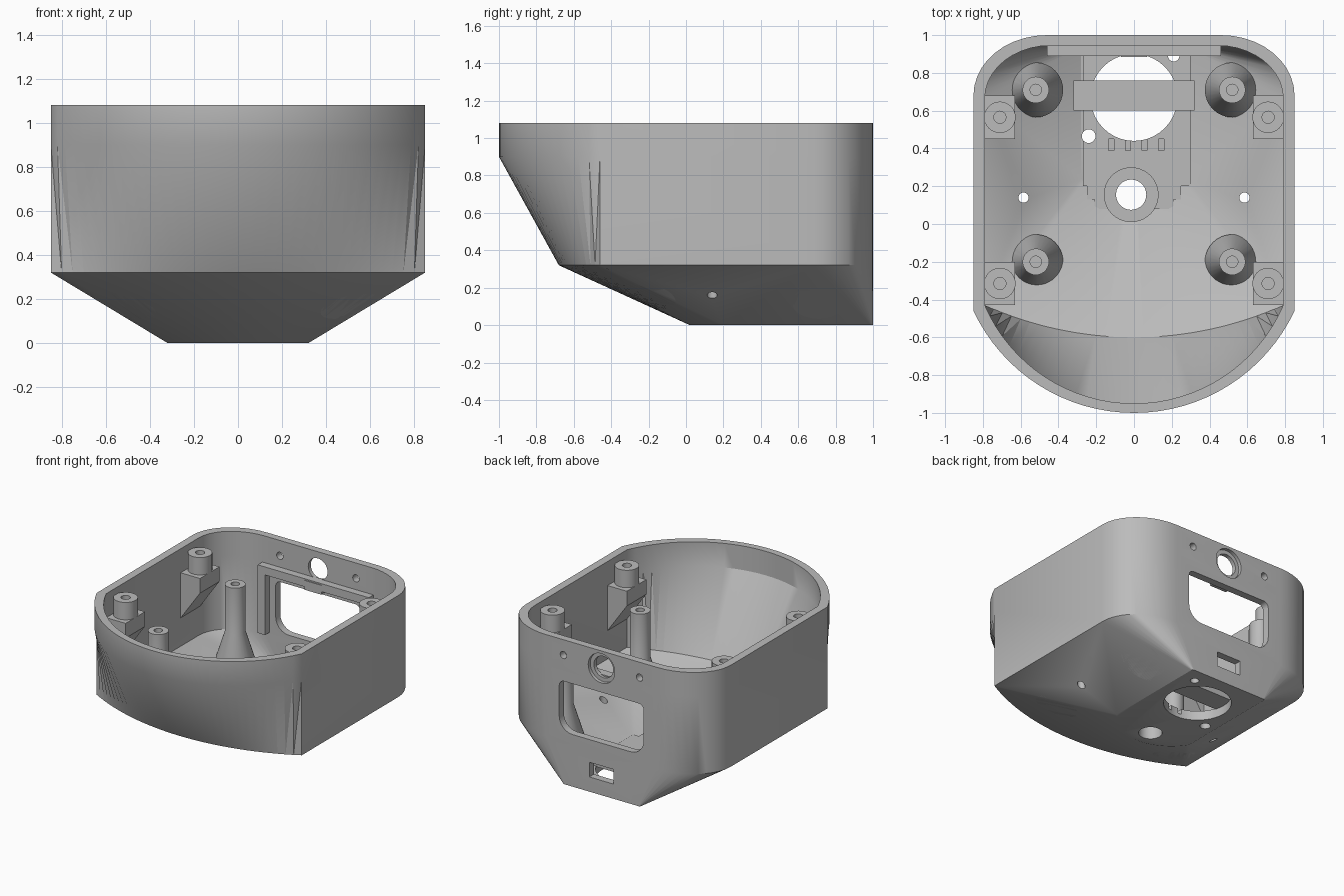
import bpy, bmesh, math
from mathutils import Vector

if "Cube" in bpy.data.objects:
    bpy.data.objects.remove(bpy.data.objects["Cube"])

grey = bpy.data.materials.new("light_grey")
grey.diffuse_color = (0.5, 0.5, 0.5, 1)
grey.use_nodes = True
grey.node_tree.nodes["Principled BSDF"].inputs["Base Color"].default_value = grey.diffuse_color


def finish(name, bm):
    bmesh.ops.remove_doubles(bm, verts=bm.verts, dist=1e-5)
    bmesh.ops.recalc_face_normals(bm, faces=bm.faces)
    me = bpy.data.meshes.new(name)
    bm.to_mesh(me)
    bm.free()
    ob = bpy.data.objects.new(name, me)
    bpy.context.collection.objects.link(ob)
    me.materials.append(grey)
    return ob


def prism(name, pts, vec):
    """Extrude a planar polygon along vec."""
    bm = bmesh.new()
    a = [bm.verts.new(p) for p in pts]
    b = [bm.verts.new(Vector(p) + Vector(vec)) for p in pts]
    n = len(a)
    bm.faces.new(a)
    bm.faces.new(b)
    for i in range(n):
        bm.faces.new((a[i], a[(i + 1) % n], b[(i + 1) % n], b[i]))
    return finish(name, bm)


def box(name, x0, x1, y0, y1, z0, z1):
    return prism(name, [(x0, y0, z0), (x1, y0, z0), (x1, y1, z0), (x0, y1, z0)], (0, 0, z1 - z0))


def rod(name, c, r, vec, n=32):
    """Cylinder from c along vec, which is vertical or along y."""
    ring = [(r * math.cos(2 * math.pi * i / n), r * math.sin(2 * math.pi * i / n)) for i in range(n)]
    if vec[2]:
        pts = [(c[0] + u, c[1] + v, c[2]) for u, v in ring]
    else:
        pts = [(c[0] + u, c[1], c[2] + v) for u, v in ring]
    return prism(name, pts, vec)


def lathe(name, x, y, profile, n=32):
    bm = bmesh.new()
    vs = [bm.verts.new((r, 0, z)) for r, z in profile]
    es = [bm.edges.new(p) for p in zip(vs, vs[1:])]
    bmesh.ops.spin(bm, geom=vs + es, cent=(0, 0, 0), axis=(0, 0, 1), angle=2 * math.pi, steps=n)
    bmesh.ops.translate(bm, verts=bm.verts, vec=(x, y, 0))
    return finish(name, bm)


def boolean(ob, tool, op='DIFFERENCE', keep=False):
    m = ob.modifiers.new("bool", 'BOOLEAN')
    m.operation, m.object, m.solver = op, tool, 'EXACT'
    bpy.context.view_layer.objects.active = ob
    bpy.ops.object.modifier_apply(modifier=m.name)
    if not keep:
        bpy.data.objects.remove(tool)


def outline(hx, y_side, y_front, back, rx, ry, z):
    """Plan outline: bowed front, straight sides, rounded back corners."""
    pts = []
    sag = y_side - y_front
    rad = (hx * hx + sag * sag) / (2 * sag)
    a = math.asin(min(1, hx / rad))
    for i in range(33):
        t = -a + 2 * a * i / 32
        pts.append((rad * math.sin(t), y_front + rad - rad * math.cos(t), z))
    for i in range(11):
        t = math.pi / 2 * i / 10
        pts.append((hx - rx + rx * math.cos(t), back - ry + ry * math.sin(t), z))
    return pts + [(-x, y, z) for x, y, z in reversed(pts[33:])]


def loft(name, rings):
    bm = bmesh.new()
    rows = [[bm.verts.new(p) for p in r] for r in rings]
    n = len(rows[0])
    bm.faces.new(rows[0])
    bm.faces.new(rows[-1])
    for a, b in zip(rows, rows[1:]):
        for i in range(n):
            j = (i + 1) % n
            bm.faces.new((a[i], a[j], b[j], b[i]))
    bmesh.ops.triangulate(bm, faces=[f for f in bm.faces if len(f.verts) == 4])
    return finish(name, bm)


# Housing shell: tapered base, upright walls, open top
outer = [outline(.32, .20, .02, 1, .012, .012, 0),
         outline(.85, -.46, -.68, 1, .39, .32, .32),
         outline(.85, -.46, -1, 1, .39, .32, .90),
         outline(.85, -.46, -1, 1, .39, .32, 1.08)]
inner = [outline(.79, -.43, -.95, .945, .35, .28, 1.08),
         outline(.79, -.43, -.95, .945, .35, .28, .90),
         outline(.79, -.43, -.60, .945, .35, .28, .35),
         outline(.28, .24, .08, .945, .012, .012, .05)]
solid = loft("solid_helper", outer)
housing = loft("housing", outer + inner)

# Window, camera opening, connector slot and screw holes in the back wall
win = []
for cx, cz, r, a0 in ((.24, .50, .11, -90), (.31, .73, .04, 0), (-.31, .73, .04, 90), (-.24, .50, .11, 180)):
    for k in range(7):
        t = math.radians(a0 + 15 * k)
        win.append((cx + r * math.cos(t), .86, cz + r * math.sin(t)))
boolean(housing, prism("cut", win, (0, .3, 0)))
boolean(housing, rod("cut", (0, .85, .95), .08, (0, .3, 0)))
boolean(housing, rod("cut", (0, .975, .95), .11, (0, .1, 0)))
boolean(housing, box("cut", -.10, .10, .90, 1.1, .11, .22))
for s in (-1, 1):
    boolean(housing, rod("cut", (s * .315, .85, .965), .027, (0, .3, 0), 20))
    boolean(housing, rod("cut", (s * .585, .14, -.1), .027, (0, 0, .6), 20))

# Stepped floor plate with round openings through plate and floor
plate = prism("floor_plate", [(x, y, .045) for x, y in (
    (-.27, .92), (-.27, .20), (-.25, .20), (-.25, .13), (-.21, .13), (-.21, .08),
    (.21, .08), (.21, .13), (.25, .13), (.25, .20), (.30, .20), (.30, .92))], (0, 0, .025))
for x, y, r in ((0, .67, .23), (-.015, .155, .08), (-.24, .465, .036), (.21, .89, .03)):
    for ob in (housing, plate):
        boolean(ob, rod("cut", (x, y, -.1), r, (0, 0, .3), 40))
for i in range(4):
    for ob in (housing, plate):
        x = -.12 + .088 * i
        boolean(ob, box("cut", x - .014, x + .014, .39, .45, .03, .3))

# Ring boss and bridge bar over the floor opening
lathe("floor_ring", -.015, .155, [(.08, .045), (.145, .045), (.145, .10), (.08, .10), (.08, .045)], 40)
box("bridge_bar", -.32, .32, .60, .76, .065, .15)

# Frame rails and centre block inside the back wall
box("frame_top", -.46, .46, .89, .955, .82, .88)
box("frame_block", -.07, .07, .885, .955, .80, .87)
for s, side in ((-1, "left"), (1, "right")):
    box("frame_side_" + side, min(s * .40, s * .46), max(s * .40, s * .46), .89, .955, .37, .82)

    for y, end in ((.71, "back"), (-.20, "front")):
        # Flared standoffs, trimmed to the sloping base
        st = lathe(f"standoff_{side}_{end}", s * .52, y, [
            (0, .02), (.145, .02), (.145, .20), (.07, .44), (.07, .79),
            (.03, .79), (.03, .58), (0, .58)])
        boolean(st, solid, 'INTERSECT', keep=True)

    for y, end in ((.565, "back"), (-.315, "front")):
        # Wall brackets with sloped underside, carrying screw posts
        prism(f"bracket_{side}_{end}", [(s * .82, y - .115, .90), (s * .63, y - .115, .90),
              (s * .63, y - .115, .79), (s * .82, y - .115, .52)], (0, .23, 0))
        lathe(f"screw_post_{side}_{end}", s * .71, y, [
            (0, .88), (.083, .88), (.083, 1.03), (.032, 1.03), (.032, .92), (0, .92)])

bpy.data.objects.remove(solid)
for ob in bpy.data.objects:
    bpy.context.view_layer.objects.active = ob
    bpy.ops.object.select_all(action='DESELECT')
    ob.select_set(True)
    bpy.ops.object.shade_smooth_by_angle(angle=math.radians(30))
